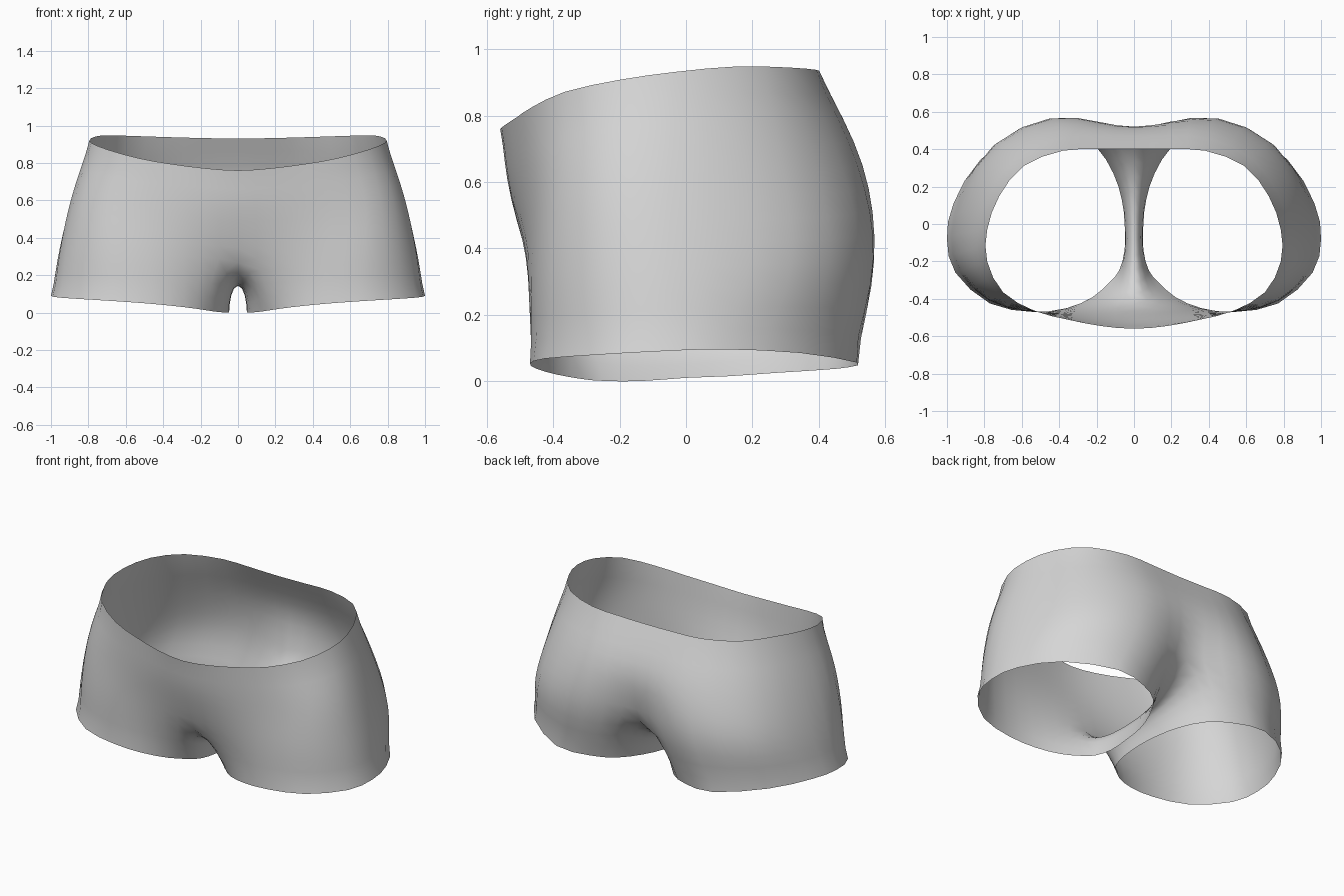
import bpy, bmesh
from mathutils import Vector

if "Cube" in bpy.data.objects:
    bpy.data.objects.remove(bpy.data.objects["Cube"])


def pts(*p):
    return [Vector(q) for q in p]


def flip(p):
    return Vector((-p.x, p.y, p.z))


def spline(p, before, after, n):
    """Smooth curve through p with n steps per span."""
    q = [before] + p + [after]
    out = []
    for i in range(1, len(q) - 2):
        a, b, c, d = q[i - 1:i + 3]
        for k in range(n):
            t = k / n
            out.append(0.5 * (2 * b + (c - a) * t + (2 * a - 5 * b + 4 * c - d) * t ** 2
                              + (3 * b - a - 3 * c + d) * t ** 3))
    return out + [p[-1].copy()]


# Half outlines, each from front centre round the side to back centre
waist = pts((0, -.56, .76), (.18, -.545, .772), (.36, -.51, .795), (.53, -.465, .825),
            (.70, -.365, .872), (.785, -.2, .908), (.785, -.03, .932), (.72, .15, .948),
            (.59, .31, .945), (.38, .392, .938), (.19, .40, .933), (0, .40, .93))
hip = pts((0, -.53, .55), (.2, -.52, .56), (.4, -.493, .57), (.59, -.455, .58),
          (.77, -.385, .6), (.88, -.23, .62), (.89, -.05, .62), (.825, .18, .63),
          (.68, .405, .63), (.4, .53, .65), (.19, .532, .65), (0, .52, .65))
thigh = pts((0, -.44, .28), (.2, -.467, .3), (.38, -.477, .31), (.57, -.47, .32),
            (.78, -.415, .33), (.93, -.25, .34), (.96, -.06, .34), (.9, .19, .35),
            (.75, .445, .36), (.44, .583, .37), (.2, .545, .36), (0, .465, .36))
# Closed leg opening: outer side first, then the inside back to front
hem = pts((.13, -.31, .006), (.22, -.39, .02), (.36, -.45, .037), (.54, -.47, .053),
          (.77, -.425, .068), (.955, -.26, .08), (1.0, -.08, .09), (.965, .11, .096),
          (.82, .345, .085), (.55, .515, .056), (.34, .49, .042), (.2, .41, .034),
          (.11, .27, .025), (.065, .13, .015), (.05, 0, .01), (.05, -.14, 0), (.08, -.25, .001))
# Crotch seam, back to front
seam = pts((0, .465, .36), (0, .34, .235), (0, .18, .168), (0, 0, .152),
           (0, -.17, .156), (0, -.32, .185), (0, -.44, .28))

seam = spline(seam, hip[-1], hip[0], 2)
waist, hip, thigh = (spline(r, flip(r[1]), flip(r[-2]), 2) for r in (waist, hip, thigh))
hem = spline(hem + hem[:1], hem[-1], hem[1], 2)[:-1]
last, N = len(waist) - 1, 4


def inner_column(s, h):
    """Arch from the seam down to the hem, level where it leaves the seam."""
    return spline([s, h], Vector((-4 * h.x, h.y, h.z)), Vector((h.x * .5, h.y, h.z - .1)), N)


# Columns of the upper body and of the leg
body, leg = [], []
for i, (w, u, m) in enumerate(zip(waist, hip, thigh)):
    h = hem[i]
    centre = i in (0, last)
    after = seam[-2] if i == 0 else seam[1] if i == last else h
    body.append(spline([w, u, m], 2 * w - u, after, N))
    leg.append(inner_column(m, h) if centre else spline([m, h], u, 2 * h - m, N))
for s, h in zip(seam[1:-1], hem[last + 1:]):
    leg.append(inner_column(s, h))

# Skin the columns on both sides and weld along the centre
bm = bmesh.new()
for side in (1, -1):
    for cols, closed in ((body, False), (leg, True)):
        vs = [[bm.verts.new((p.x * side, p.y, p.z)) for p in c] for c in cols]
        for i in range(len(vs) if closed else len(vs) - 1):
            a, b = vs[i], vs[(i + 1) % len(vs)]
            for k in range(len(a) - 1):
                f = bm.faces.new((a[k], a[k + 1], b[k + 1], b[k])[::side])
                f.smooth = True
bmesh.ops.remove_doubles(bm, verts=bm.verts, dist=.0005)

# Relax the cloth, keeping the open edges in place
for _ in range(3):
    bmesh.ops.smooth_vert(bm, verts=[v for v in bm.verts if not v.is_boundary], factor=.4,
                          use_axis_x=True, use_axis_y=True, use_axis_z=True)

mesh = bpy.data.meshes.new("shorts")
bm.to_mesh(mesh)
bm.free()
grey = bpy.data.materials.new("light grey cloth")
grey.diffuse_color = (.67, .67, .67, 1)
grey.use_nodes = True
grey.node_tree.nodes["Principled BSDF"].inputs["Base Color"].default_value = grey.diffuse_color
mesh.materials.append(grey)
shorts = bpy.data.objects.new("shorts", mesh)
bpy.context.collection.objects.link(shorts)
